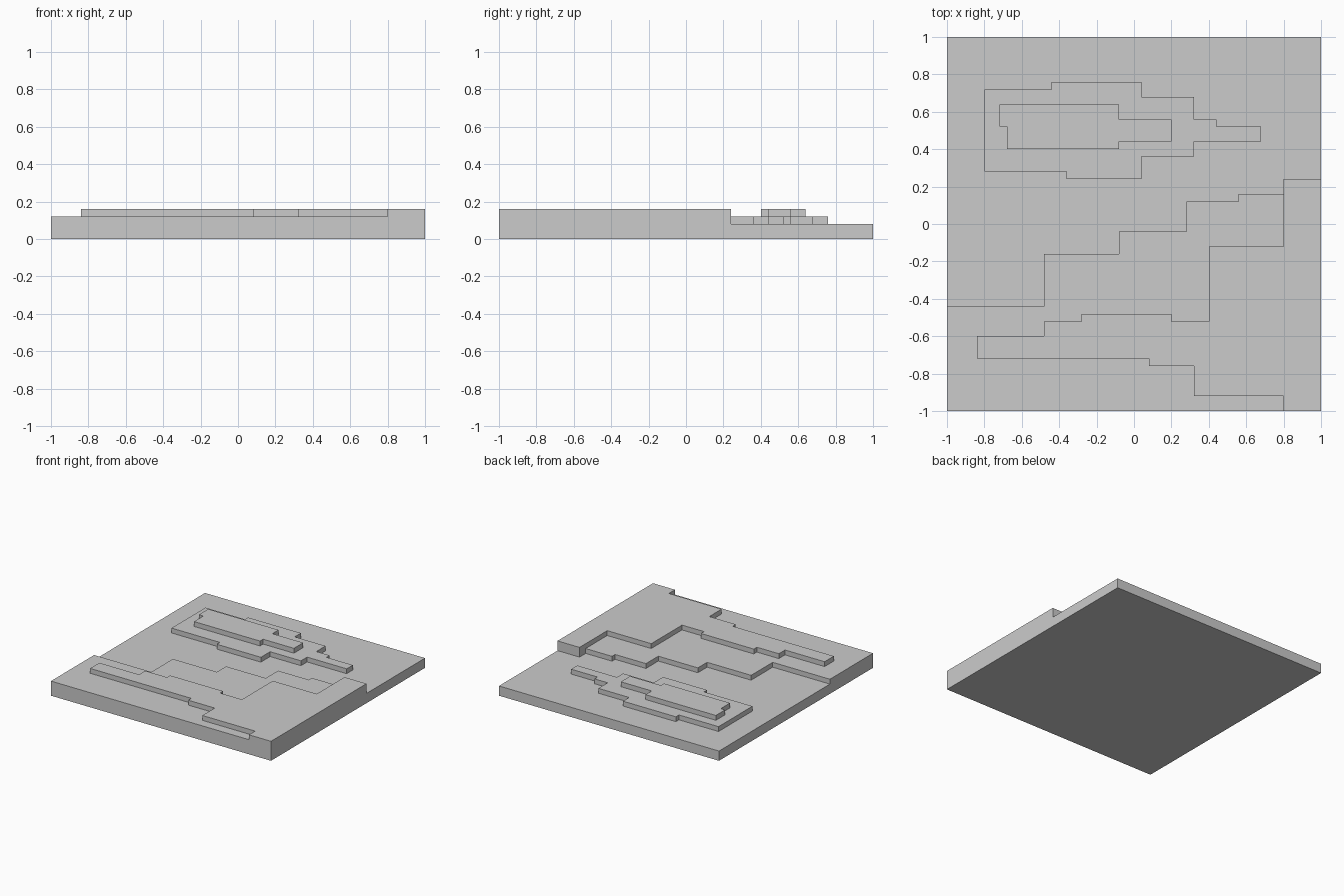
import bpy, bmesh, math

if "Cube" in bpy.data.objects:
    bpy.data.objects.remove(bpy.data.objects["Cube"])


def terrace(name, steps, bottom, top):
    """Prism with a right-angled outline: each step runs along x, then along y."""
    pts = []
    for i, (x, y) in enumerate(steps):
        pts += [(x, y), (steps[(i + 1) % len(steps)][0], y)]
    bm = bmesh.new()
    face = bm.faces.new([bm.verts.new((x, y, bottom)) for x, y in pts])
    ext = bmesh.ops.extrude_face_region(bm, geom=[face])
    verts = [v for v in ext["geom"] if isinstance(v, bmesh.types.BMVert)]
    bmesh.ops.translate(bm, verts=verts, vec=(0, 0, top - bottom))
    bmesh.ops.recalc_face_normals(bm, faces=bm.faces)
    mesh = bpy.data.meshes.new(name)
    bm.to_mesh(mesh)
    bm.free()
    obj = bpy.data.objects.new(name, mesh)
    bpy.context.collection.objects.link(obj)
    return obj


# Square base plate
terrain = terrace("terrain", [(-1, 1), (1, -1)], 0, 0.08)

# Raised land along the front, and its upper terrace
land = [(-1, -.44), (-.48, -.16), (-.08, -.04), (.28, .12),
        (.56, .16), (.8, .24), (1, -1)]
land_top = [(-.84, -.6), (-.48, -.52), (-.28, -.48), (.2, -.52), (.4, -.12),
            (.8, .24), (1, -1), (.8, -.92), (.32, -.76), (.08, -.72)]

# Island at the back, and its upper terrace
island = [(-.8, .72), (-.44, .76), (.04, .68), (.32, .56), (.44, .52),
          (.68, .44), (.32, .36), (.04, .24), (-.36, .28)]
island_top = [(-.72, .64), (-.08, .56), (.2, .44), (-.08, .4), (-.68, .52)]

# Fuse every terrace into the base as one solid
layers = [("land", land, 0.12), ("land_top", land_top, 0.16),
          ("island", island, 0.12), ("island_top", island_top, 0.16)]
bpy.context.view_layer.objects.active = terrain
for name, steps, top in layers:
    part = terrace(name, steps, 0.04, top)
    mod = terrain.modifiers.new(name, 'BOOLEAN')
    mod.operation = 'UNION'
    mod.solver = 'EXACT'
    mod.object = part
    bpy.ops.object.modifier_apply(modifier=mod.name)
    bpy.data.objects.remove(part)

# Merge coplanar faces left by the union
bm = bmesh.new()
bm.from_mesh(terrain.data)
bmesh.ops.remove_doubles(bm, verts=bm.verts, dist=1e-4)
bmesh.ops.dissolve_limit(bm, angle_limit=math.radians(1),
                         verts=bm.verts, edges=bm.edges)
bm.to_mesh(terrain.data)
bm.free()
